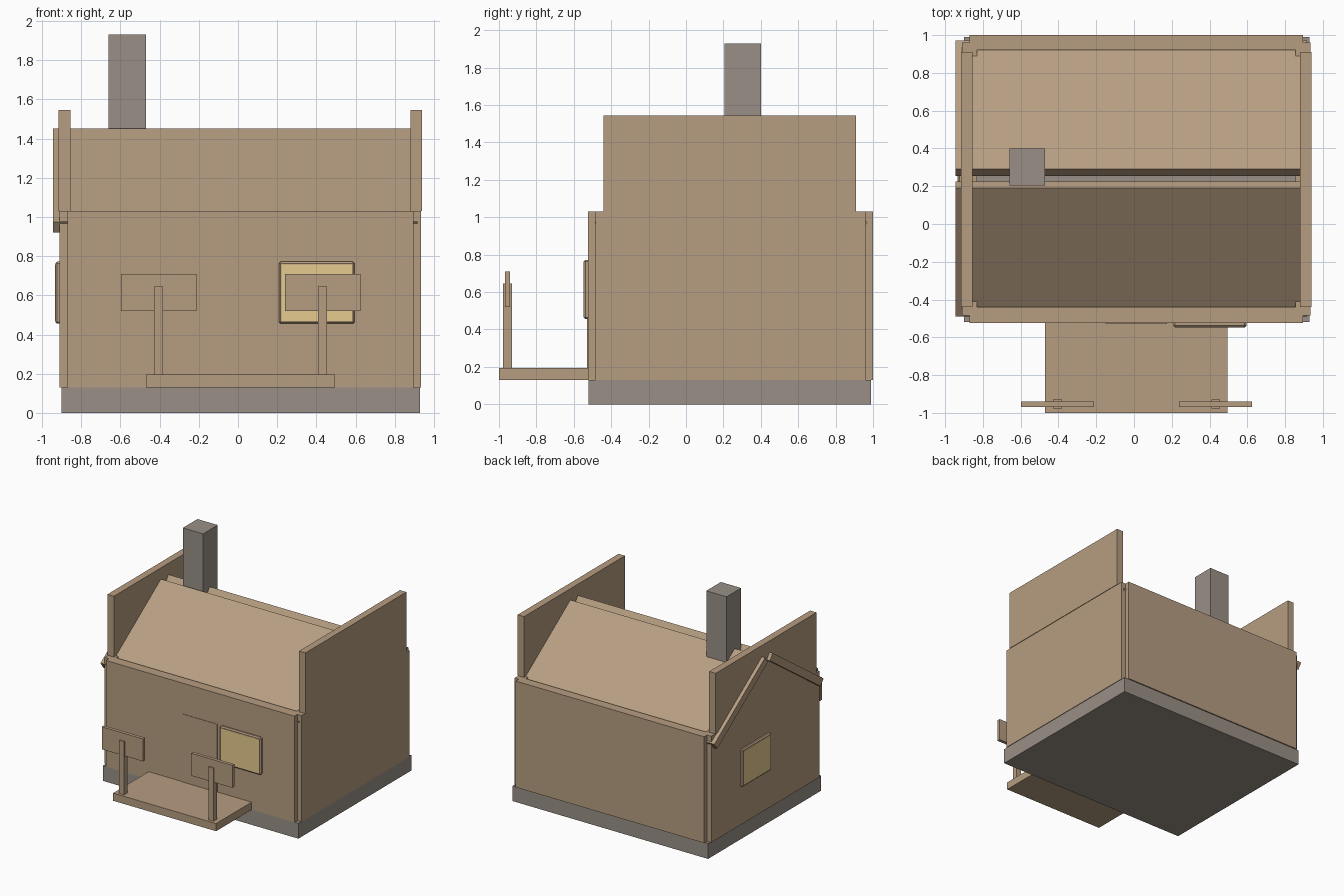
import bpy
import bmesh
import math
from mathutils import Matrix

if "Cube" in bpy.data.objects:
    bpy.data.objects.remove(bpy.data.objects["Cube"])


def material(name, rgb):
    m = bpy.data.materials.new(name)
    m.diffuse_color = (*rgb, 1.0)
    m.use_nodes = True
    m.node_tree.nodes["Principled BSDF"].inputs["Base Color"].default_value = m.diffuse_color
    return m


WOOD = material("wood", (0.47, 0.34, 0.22))
STONE = material("stone", (0.32, 0.28, 0.24))
GLOW = material("window_glow", (0.80, 0.60, 0.28))


def box(name, x, y, z, mat, tilt=0.0):
    """Box from (min, max) ranges, optionally tilted about x through its centre."""
    spans = (x, y, z)
    size = [b - a for a, b in spans]
    bm = bmesh.new()
    bmesh.ops.create_cube(bm, size=1.0, matrix=Matrix.Diagonal((*size, 1.0)))
    mesh = bpy.data.meshes.new(name)
    bm.to_mesh(mesh)
    bm.free()
    mesh.materials.append(mat)
    ob = bpy.data.objects.new(name, mesh)
    ob.location = [(a + b) / 2 for a, b in spans]
    ob.rotation_euler.x = tilt
    bpy.context.collection.objects.link(ob)
    return ob


def chamfer(ob, width):
    mod = ob.modifiers.new("chamfer", 'BEVEL')
    mod.width = width
    mod.segments = 1


# Stone base
box("foundation", (-0.90, 0.93), (-0.52, 0.99), (0.0, 0.13), STONE)

# Four walls, overlapping at notched corners
WALL_Z = (0.13, 1.03)
for name, y in (("front_wall", (-0.525, -0.44)), ("back_wall", (0.92, 1.0))):
    box(name, (-0.87, 0.895), y, WALL_Z, WOOD)
for name, x in (("left_wall", (-0.91, -0.83)), ("right_wall", (0.855, 0.935))):
    box(name, x, (-0.485, 0.96), WALL_Z, WOOD)

# Upright end panels above the side walls
for name, x in (("left_gable", (-0.915, -0.855)), ("right_gable", (0.88, 0.94))):
    box(name, x, (-0.44, 0.91), (1.03, 1.545), WOOD)

# Two roof slabs with a narrow gap at the ridge
SLOPE = math.radians(35)
LENGTH, THICK, RIDGE_Y, MID_Z = 0.83, 0.064, 0.24, 1.186
for name, side in (("front_roof", -1), ("back_roof", 1)):
    cy = RIDGE_Y + side * 0.372
    box(name, (-0.945, 0.915), (cy - LENGTH / 2, cy + LENGTH / 2),
        (MID_Z - THICK / 2, MID_Z + THICK / 2), WOOD, -side * SLOPE)

# Chimney
box("chimney", (-0.66, -0.47), (0.205, 0.40), (1.32, 1.93), STONE)

# Door and porch
box("door", (-0.15, 0.175), (-0.529, -0.50), (0.195, 0.77), WOOD)
box("porch_deck", (-0.47, 0.495), (-1.0, -0.52), (0.13, 0.195), WOOD)

# Porch posts carrying boards
for side, cx in (("left", -0.405), ("right", 0.432)):
    box(side + "_post", (cx - 0.023, cx + 0.023), (-0.978, -0.93), (0.195, 0.645), WOOD)
    box(side + "_board", (cx - 0.193, cx + 0.193), (-0.968, -0.94), (0.52, 0.71), WOOD)

# Chamfered window frames with glowing panes
chamfer(box("front_window_frame", (0.208, 0.595), (-0.547, -0.51), (0.455, 0.772), WOOD), 0.009)
box("front_window_pane", (0.222, 0.581), (-0.549, -0.53), (0.47, 0.758), GLOW)
chamfer(box("side_window_frame", (-0.932, -0.89), (0.185, 0.572), (0.455, 0.772), WOOD), 0.009)
box("side_window_pane", (-0.934, -0.91), (0.199, 0.558), (0.47, 0.758), GLOW)
